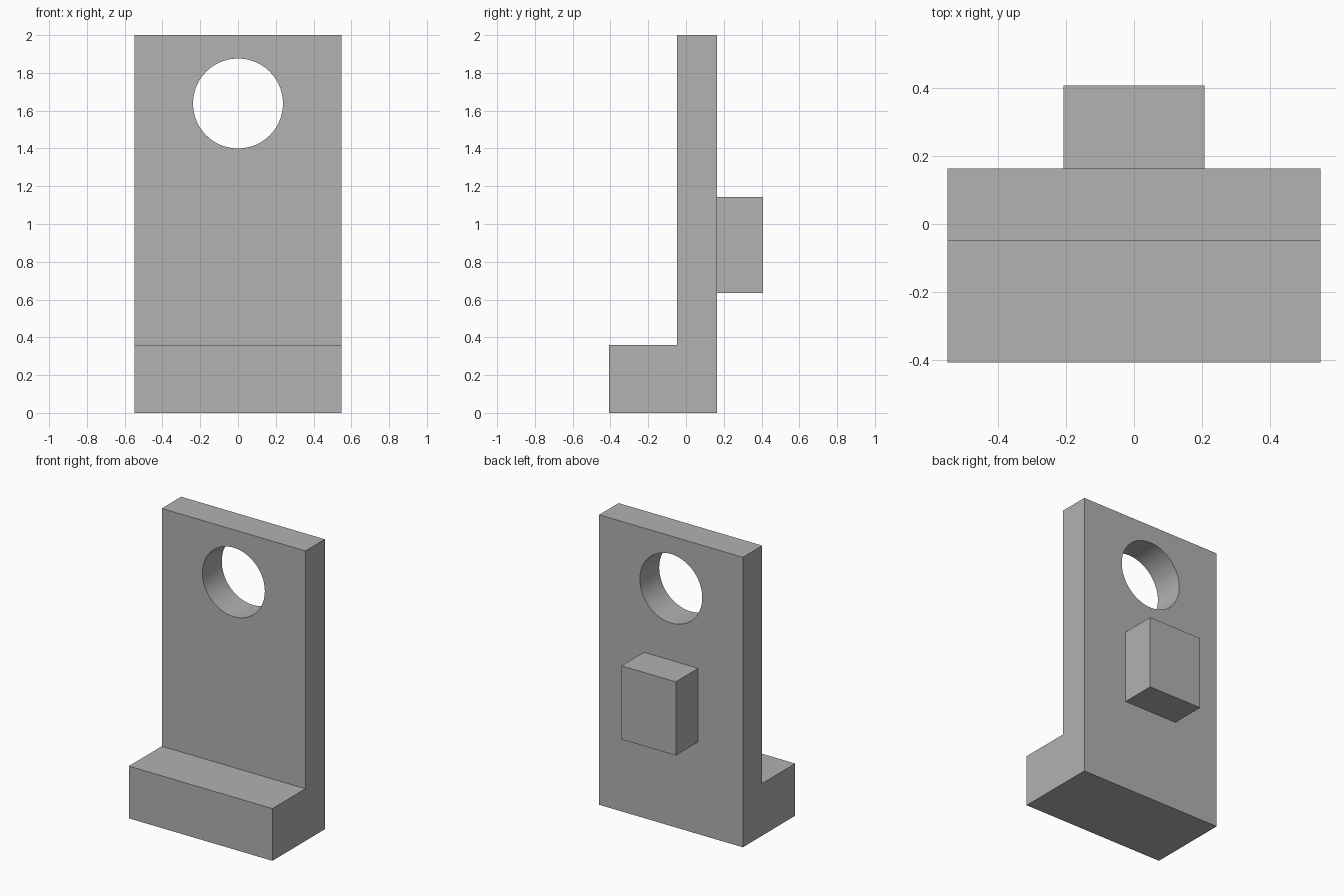
import bpy
import bmesh
from mathutils import Vector

cube = bpy.data.objects.get("Cube")
if cube:
    bpy.data.objects.remove(cube, do_unlink=True)

grey = bpy.data.materials.new("mid_grey")
grey.use_nodes = True
colour = (0.445, 0.445, 0.445, 1)
grey.diffuse_color = colour
grey.node_tree.nodes["Principled BSDF"].inputs["Base Color"].default_value = colour

HALF_WIDTH = 0.548
FRONT, PLATE_FRONT, PLATE_BACK, BACK = -0.407, -0.048, 0.163, 0.407
LIP_TOP, TOP = 0.36, 2.0


def extrude_profile(name, profile, half_width):
    """Extrude a (y, z) outline along x, centred on x = 0."""
    bm = bmesh.new()
    face = bm.faces.new([bm.verts.new((-half_width, y, z)) for y, z in profile])
    grown = bmesh.ops.extrude_face_region(bm, geom=[face])["geom"]
    verts = [g for g in grown if isinstance(g, bmesh.types.BMVert)]
    bmesh.ops.translate(bm, verts=verts, vec=Vector((2 * half_width, 0, 0)))
    bmesh.ops.recalc_face_normals(bm, faces=bm.faces)
    mesh = bpy.data.meshes.new(name)
    bm.to_mesh(mesh)
    bm.free()
    mesh.materials.append(grey)
    obj = bpy.data.objects.new(name, mesh)
    bpy.context.collection.objects.link(obj)
    return obj


def combine(target, other, operation):
    """Apply a boolean to the target and remove the helper."""
    mod = target.modifiers.new(operation.lower(), "BOOLEAN")
    mod.operation, mod.object, mod.solver = operation, other, "EXACT"
    bpy.ops.object.select_all(action="DESELECT")
    target.select_set(True)
    bpy.context.view_layer.objects.active = target
    bpy.ops.object.modifier_apply(modifier=mod.name)
    bpy.data.objects.remove(other, do_unlink=True)


# Upright plate with front foot
bracket = extrude_profile("bracket", [
    (FRONT, 0), (PLATE_BACK, 0), (PLATE_BACK, TOP),
    (PLATE_FRONT, TOP), (PLATE_FRONT, LIP_TOP), (FRONT, LIP_TOP)], HALF_WIDTH)

# Rear block, sunk into the plate so it fuses cleanly
root = PLATE_BACK - 0.08
block = extrude_profile("rear_block", [
    (root, 0.635), (BACK, 0.635), (BACK, 1.143), (root, 1.143)], 0.207)
combine(bracket, block, "UNION")

# Round through hole
bpy.ops.mesh.primitive_cylinder_add(
    vertices=96, radius=0.238, depth=1,
    location=(0, 0.05, 1.638), rotation=(1.5707963, 0, 0))
cutter = bpy.context.object
cutter.name = "hole_cutter"
cutter.hide_render = True
cutter.data.materials.append(grey)
combine(bracket, cutter, "DIFFERENCE")

bpy.ops.object.shade_smooth_by_angle()
